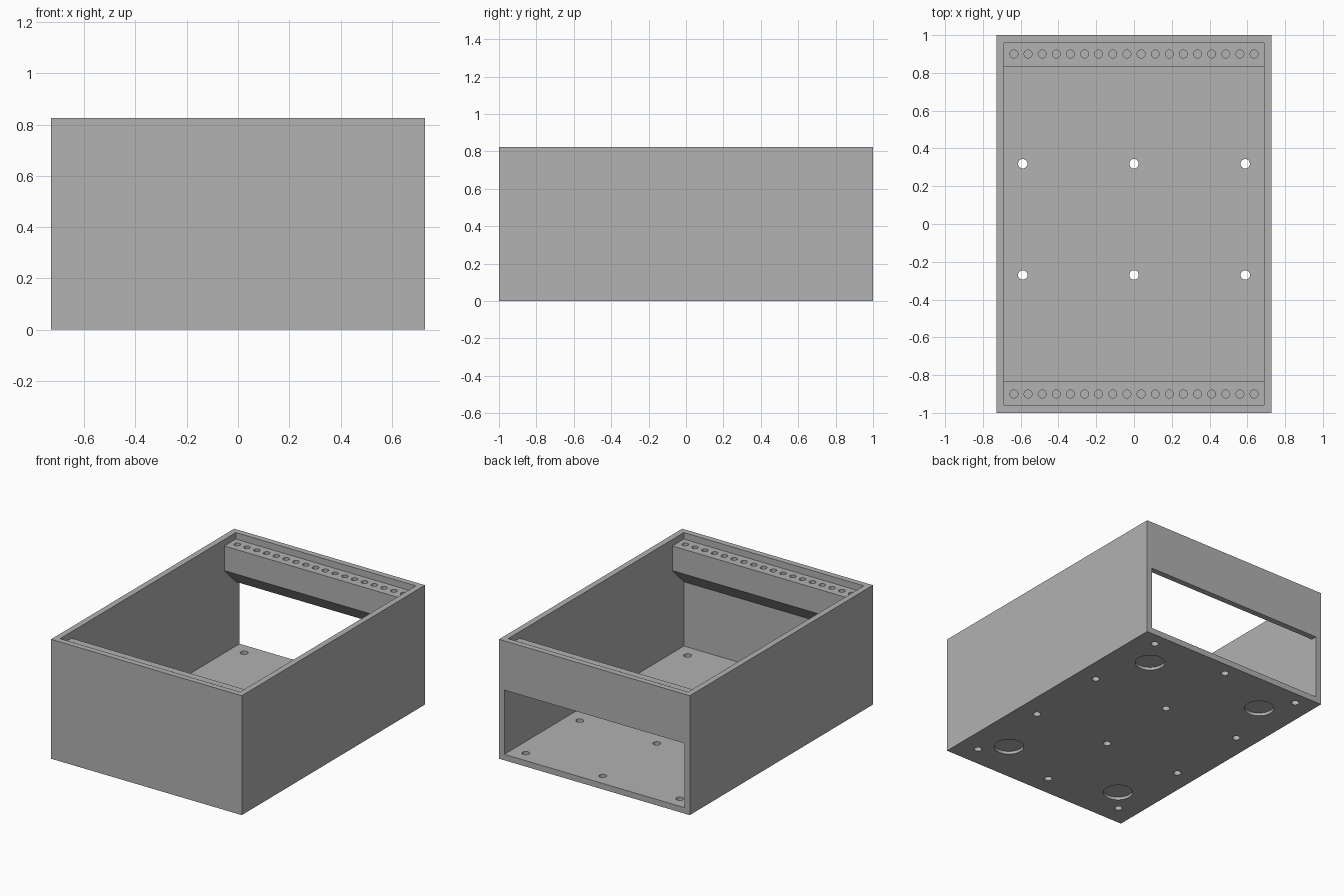
import bpy
import bmesh
from mathutils import Matrix, Vector

if "Cube" in bpy.data.objects:
    bpy.data.objects.remove(bpy.data.objects["Cube"], do_unlink=True)

# Main dimensions
HX, HY, H = 0.729, 1.0, 0.825      # half width, half depth, height
WALL = 0.041
IX, IY = HX - WALL, HY - WALL      # inner faces
RAIL_Y = 0.834                     # inner face of the rails
RAIL_TOP, RAIL_LOW, SLOT_TOP = 0.78, 0.61, 0.485
PITCH = 0.589                      # floor hole spacing

grey = bpy.data.materials.new("plain grey")
grey.use_nodes = True
colour = (0.445, 0.445, 0.445, 1)
grey.diffuse_color = colour
grey.node_tree.nodes["Principled BSDF"].inputs["Base Color"].default_value = colour


def make_object(name, bm):
    bmesh.ops.recalc_face_normals(bm, faces=bm.faces)
    mesh = bpy.data.meshes.new(name)
    bm.to_mesh(mesh)
    bm.free()
    mesh.materials.append(grey)
    obj = bpy.data.objects.new(name, mesh)
    bpy.context.collection.objects.link(obj)
    return obj


def extrude_profile(bm, points, half_width):
    """Extrude a (y, z) outline along x."""
    face = bm.faces.new([bm.verts.new((-half_width, y, z)) for y, z in points])
    out = bmesh.ops.extrude_face_region(bm, geom=[face])
    moved = [v for v in out["geom"] if isinstance(v, bmesh.types.BMVert)]
    bmesh.ops.translate(bm, verts=moved, vec=Vector((2 * half_width, 0, 0)))


def add_cylinder(bm, x, y, z0, z1, radius, sides=24):
    bmesh.ops.create_cone(bm, cap_ends=True, segments=sides, radius1=radius,
                          radius2=radius, depth=z1 - z0,
                          matrix=Matrix.Translation((x, y, (z0 + z1) / 2)))


# Solid case block
bm = bmesh.new()
extrude_profile(bm, [(-HY, 0), (HY, 0), (HY, H), (-HY, H)], HX)
case = make_object("case_body", bm)

# Cavity: leaves walls, floor, two chamfered rails and the back opening
rail_side = [(IY, SLOT_TOP), (RAIL_Y, RAIL_LOW), (RAIL_Y, RAIL_TOP),
             (IY, RAIL_TOP), (IY, H + 0.1)]
front_side = [(-y, z) for y, z in reversed(rail_side)]
back_opening = [(HY + 0.1, WALL), (HY + 0.1, SLOT_TOP)]
bm = bmesh.new()
extrude_profile(bm, [(-IY, WALL)] + back_opening + rail_side + front_side, IX)
cavity = make_object("cavity_cutter", bm)

# Holes: rail screw holes, floor through holes and foot recesses
bm = bmesh.new()
for side in (-1, 1):
    for i in range(18):
        add_cylinder(bm, (i - 8.5) * 0.0748, side * 0.9,
                     RAIL_TOP - 0.1, RAIL_TOP + 0.02, 0.021)
for column in (-1, 0, 1):
    for row in range(4):
        add_cylinder(bm, column * PITCH, 0.908 - row * PITCH,
                     -0.05, WALL + 0.05, 0.025)
for sx in (-1, 1):
    for sy in (-1, 1):
        add_cylinder(bm, sx * 0.457, sy * 0.705, -0.05, 0.02, 0.095, 48)
holes = make_object("hole_cutter", bm)

# Cut and clean up
bpy.ops.object.select_all(action="DESELECT")
case.select_set(True)
bpy.context.view_layer.objects.active = case
for cutter in (cavity, holes):
    cutter.hide_render = True
    mod = case.modifiers.new(cutter.name, "BOOLEAN")
    mod.operation = "DIFFERENCE"
    mod.solver = "EXACT"
    mod.object = cutter
    bpy.ops.object.modifier_apply(modifier=mod.name)
    bpy.data.objects.remove(cutter, do_unlink=True)
bpy.ops.object.shade_smooth_by_angle(angle=0.52)
